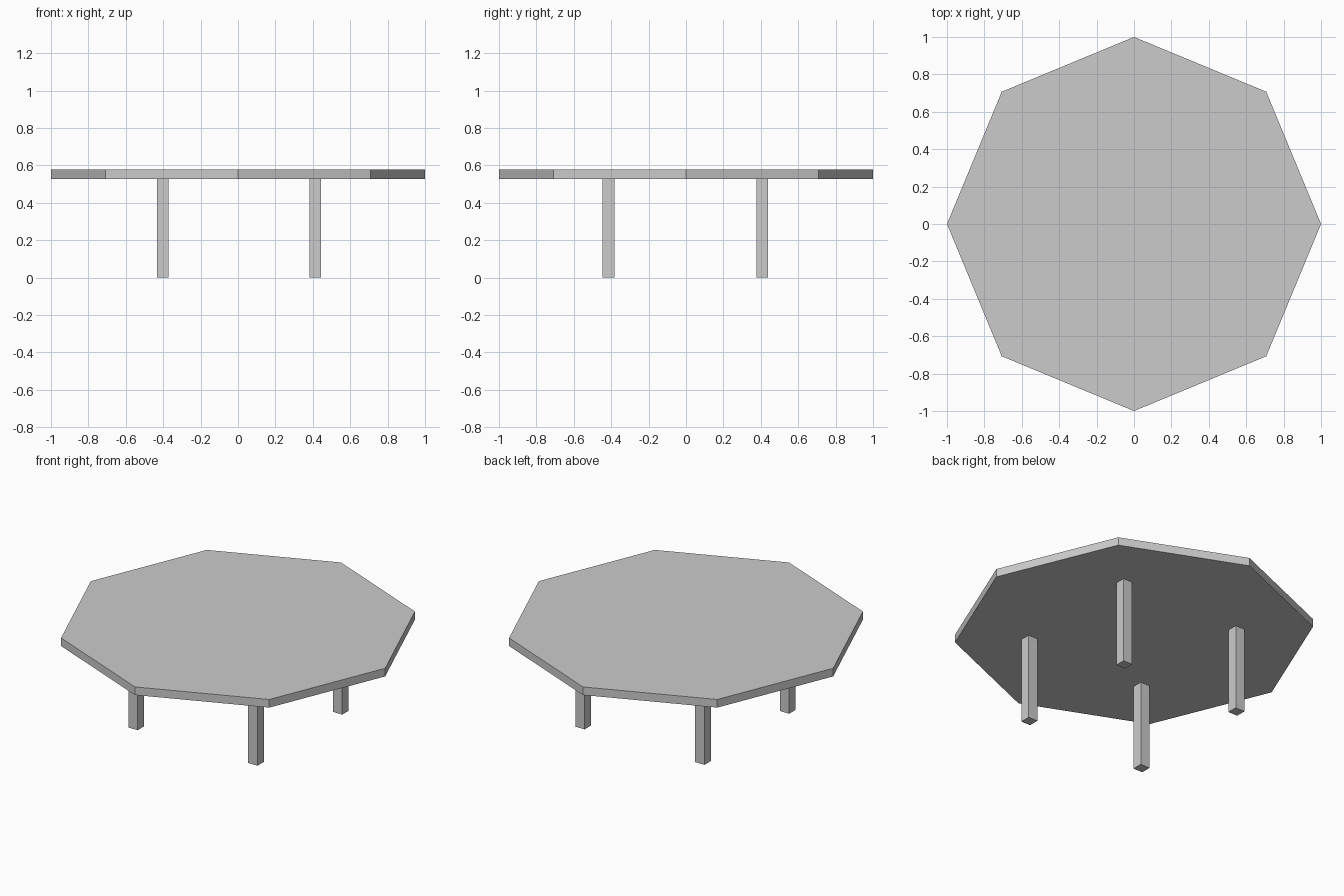
import bpy

if "Cube" in bpy.data.objects:
    bpy.data.objects.remove(bpy.data.objects["Cube"])

UNDERSIDE, TOP = 0.527, 0.577
LEG_WIDTH = 0.063

# Octagonal table top, corners on the axes
bpy.ops.mesh.primitive_cylinder_add(
    vertices=8, radius=1.0, depth=TOP - UNDERSIDE,
    location=(0, 0, (TOP + UNDERSIDE) / 2))
bpy.context.object.name = "table_top"


def add_leg(name, x, y):
    bpy.ops.mesh.primitive_cube_add(size=1, location=(x, y, UNDERSIDE / 2))
    leg = bpy.context.object
    leg.name = name
    leg.scale = (LEG_WIDTH, LEG_WIDTH, UNDERSIDE)
    bpy.ops.object.transform_apply(location=False, rotation=False, scale=True)


# Four square legs
for side, x in (("left", -0.402), ("right", 0.413)):
    for end, y in (("front", -0.414), ("back", 0.408)):
        add_leg(f"{end}_{side}_leg", x, y)
